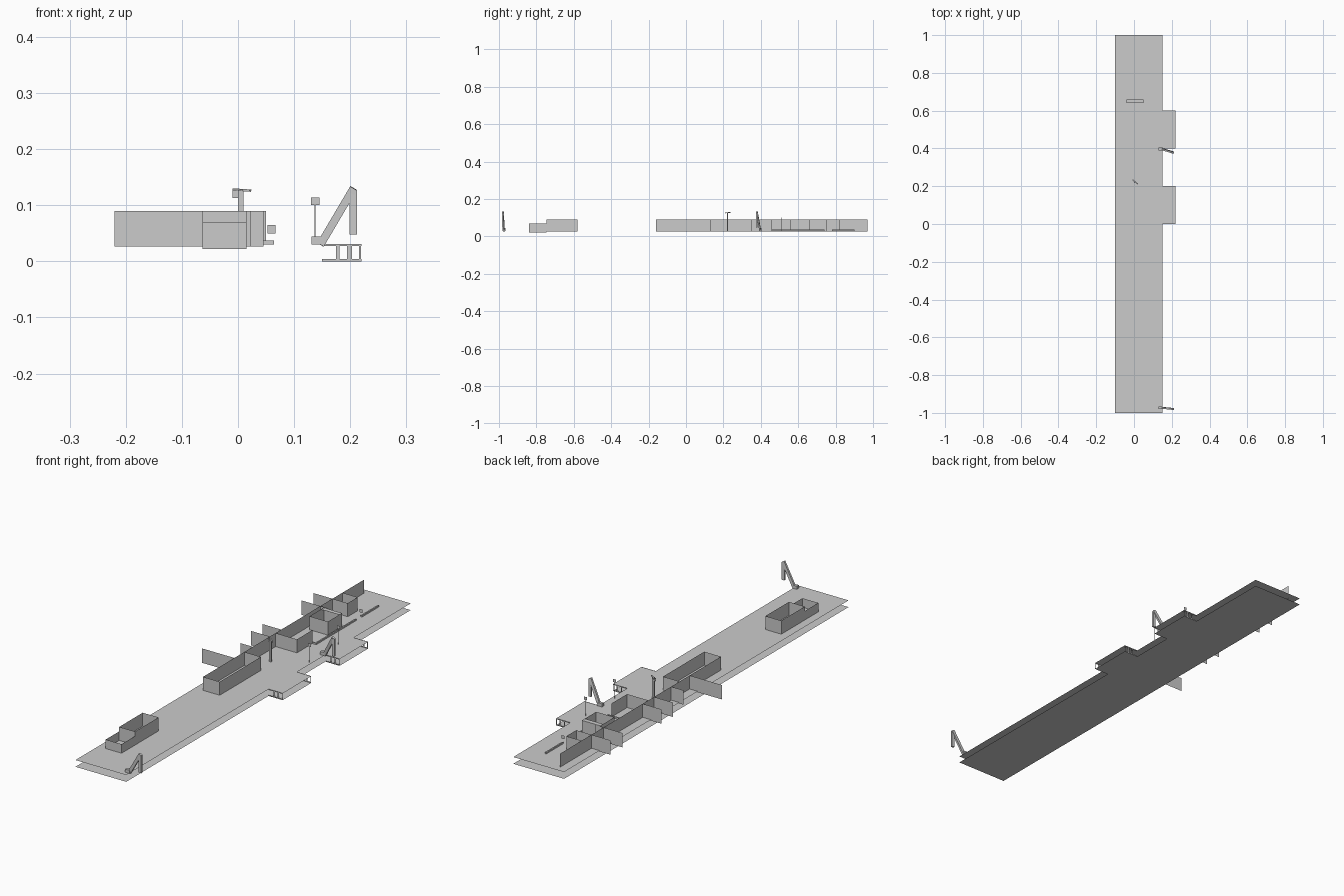
import bpy
from mathutils import Vector, Matrix

if "Cube" in bpy.data.objects:
    bpy.data.objects.remove(bpy.data.objects["Cube"])


def mesh(name, verts, faces):
    me = bpy.data.meshes.new(name)
    me.from_pydata(verts, [], faces)
    ob = bpy.data.objects.new(name, me)
    bpy.context.collection.objects.link(ob)
    return ob


def box(name, x0, x1, y0, y1, z0, z1, rot=0.0):
    c = Vector(((x0 + x1) / 2, (y0 + y1) / 2, (z0 + z1) / 2))
    bpy.ops.mesh.primitive_cube_add(size=1, location=c, rotation=(0, rot, 0))
    ob = bpy.context.object
    ob.name = name
    ob.scale = (x1 - x0, y1 - y0, z1 - z0)
    return ob


def panel(name, a, b, z0=0.026, z1=0.09):
    # zero-thickness vertical sheet between two plan points
    return mesh(name, [(*a, z0), (*b, z0), (*b, z1), (*a, z1)], [(0, 1, 2, 3)])


def room(name, x0, x1, y0, y1, z0=0.026, z1=0.09):
    # open-topped enclosure of four sheets
    p = [(x0, y0), (x1, y0), (x1, y1), (x0, y1)]
    v = [(*q, z) for z in (z0, z1) for q in p]
    return mesh(name, v, [(i, (i + 1) % 4, (i + 1) % 4 + 4, i + 4) for i in range(4)])


def beam(name, a, b, w, d):
    a, b = Vector(a), Vector(b)
    bpy.ops.mesh.primitive_cube_add(size=1, location=(a + b) / 2)
    ob = bpy.context.object
    ob.name = name
    ob.scale = (w, d, (b - a).length)
    ob.rotation_euler = (b - a).to_track_quat('Z', 'Y').to_euler()
    if abs((b - a).normalized().z) < 0.999:
        z = (b - a).normalized()
        y = (Vector((0, 1, 0)) - z * z.y).normalized()
        ob.rotation_euler = Matrix((y.cross(z), y, z)).transposed().to_euler()
    return ob


# ground and platform sheets with two side landings
outline = [(-0.1, -1), (0.15, -1), (0.15, 0), (0.22, 0), (0.22, 0.2), (0.15, 0.2),
           (0.15, 0.4), (0.22, 0.4), (0.22, 0.6), (0.15, 0.6), (0.15, 1), (-0.1, 1)]
for name, z in (("ground_sheet", 0.0), ("platform_sheet", 0.03)):
    mesh(name, [(x, y, z) for x, y in outline], [tuple(range(12))])

# frames at the landing ends
for y in (0, 0.2, 0.4, 0.6):
    for z in (0.0, 0.027):
        panel("landing_rail", (0.15, y), (0.22, y), z, z + 0.004)
    for x0, x1 in ((0.175, 0.181), (0.194, 0.203), (0.216, 0.219)):
        panel("landing_post", (x0, y), (x1, y), 0.004, 0.027)

# front hut with lower annex
room("front_hut", -0.063, 0.015, -0.745, -0.58)
room("front_hut_annex", -0.063, 0.015, -0.84, -0.745, 0.022, 0.07)

# long middle hut
room("middle_hut", -0.06, 0.022, -0.16, 0.13)

# spine wall, cross walls and bays
panel("spine_wall", (-0.06, 0.13), (-0.06, 0.97))
for x0, x1, y in ((-0.22, -0.06, 0.06), (-0.12, -0.06, 0.19), (-0.153, -0.06, 0.31),
                  (-0.153, -0.06, 0.39), (-0.153, -0.02, 0.665), (-0.153, 0.015, 0.75)):
    panel("cross_wall", (x0, y), (x1, y))
panel("bay_front", (-0.06, 0.35), (0.045, 0.35))
panel("bay_side", (0.045, 0.35), (0.045, 0.46))
panel("rear_bay_side", (0.015, 0.75), (0.015, 0.82))
panel("rear_bay_back", (0.015, 0.82), (-0.06, 0.82))

# kiosk with counter
room("kiosk", -0.04, 0.05, 0.56, 0.66, 0.03, 0.09)
mesh("kiosk_counter", [(-0.04, 0.64, 0.09), (0.05, 0.64, 0.09), (0.05, 0.66, 0.09),
                       (-0.04, 0.66, 0.09)], [(0, 1, 2, 3)])

# floor kerbs
box("kerb_long", 0.058, 0.064, 0.46, 0.74, 0.03, 0.037)
box("kerb_short", -0.01, 0.064, 0.458, 0.463, 0.03, 0.037)
box("kerb_rear", 0.058, 0.064, 0.78, 0.9, 0.03, 0.037)

# lamp post with tilted head
box("lamp_post", 0.0, 0.01, 0.218, 0.224, 0.03, 0.127)
beam("lamp_head", (-0.008, 0.235, 0.128), (0.022, 0.21, 0.126), 0.004, 0.005)
panel("lamp_plate", (-0.01, 0.225), (0.005, 0.225), 0.113, 0.127)

# signs
panel("wall_sign", (0.053, 0.778), (0.067, 0.778), 0.05, 0.065)
for y in (0.305, 0.51):
    panel("pole_sign", (0.13, y), (0.145, y), 0.1, 0.114)
    box("sign_pole", 0.1365, 0.138, y - 0.001, y + 0.001, 0.03, 0.1)

# crane arms
for y, lean in ((0.397, 0.018), (-0.973, 0.006)):
    box("arm_base", 0.131, 0.152, y - 0.007, y + 0.007, 0.03, 0.044)
    beam("arm_boom", (0.147, y, 0.03), (0.206, y - lean, 0.13), 0.014, 0.009)
    box("arm_hanger", 0.199, 0.212, y - lean - 0.004, y - lean + 0.004, 0.048, 0.125)
